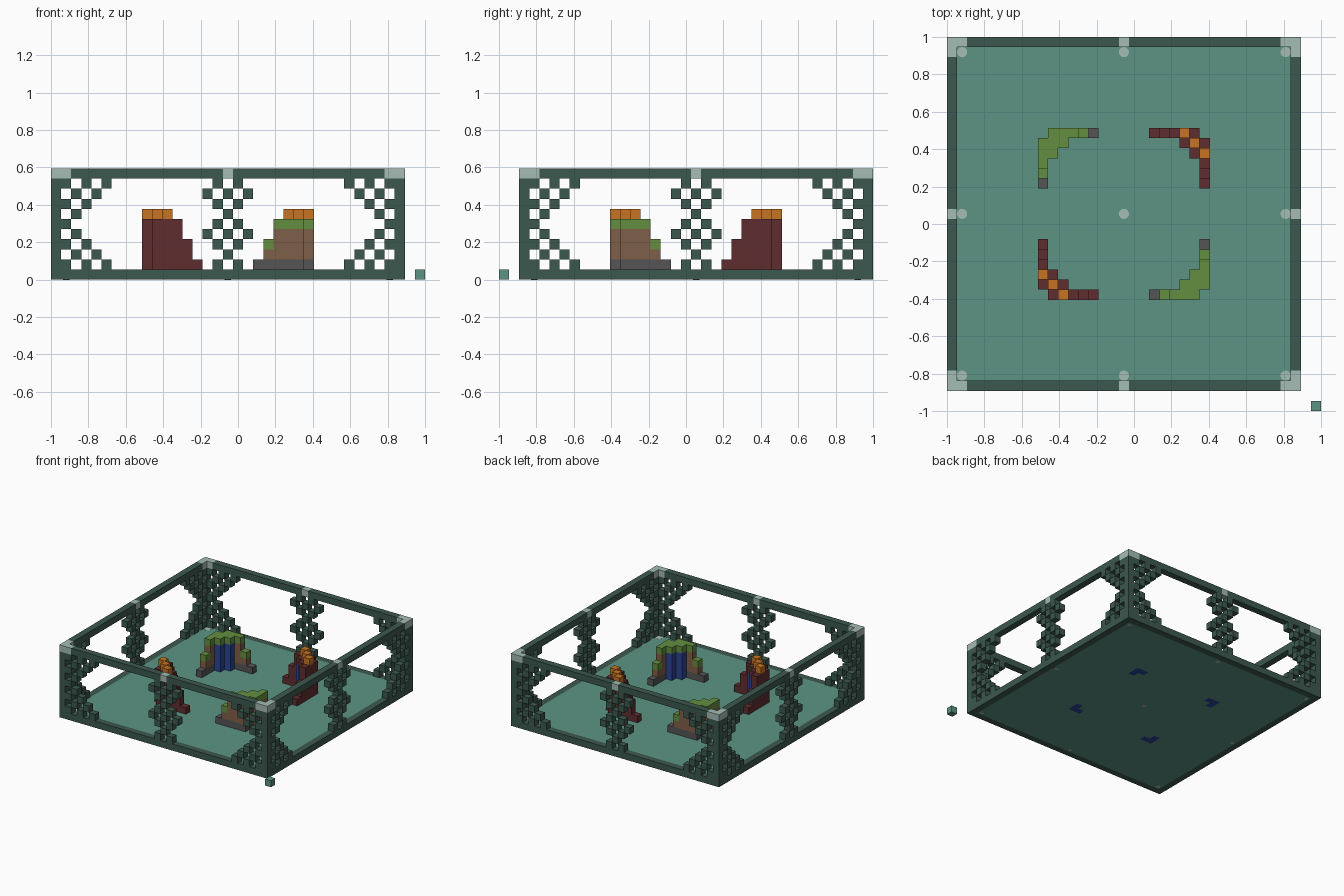
import bpy, bmesh
from mathutils import Vector

if "Cube" in bpy.data.objects:
    bpy.data.objects.remove(bpy.data.objects["Cube"])

U = 2 / 37            # edge of one block
HALF = 17             # frame reaches this many blocks either side of its middle
TOP = 10              # top rail layer
CX, CY = -U, U        # middle of the frame

COLOURS = {"teal": "5C9484", "dark_green": "3C584E", "pale_green": "A5BCB5",
           "grey": "555556", "brown": "7F5F48", "moss_green": "648F40",
           "dark_red": "602D2F", "orange": "C67422", "blue": "2B4394"}


def make_material(name, code):
    rgb = [int(code[i:i + 2], 16) / 255 for i in (0, 2, 4)]
    rgb = [c / 12.92 if c < 0.04 else ((c + 0.055) / 1.055) ** 2.4 for c in rgb]
    m = bpy.data.materials.new(name)
    m.use_nodes = True
    m.diffuse_color = (*rgb, 1)
    m.node_tree.nodes["Principled BSDF"].inputs["Base Color"].default_value = (*rgb, 1)
    return m


MATS = {n: make_material(n, c) for n, c in COLOURS.items()}
parts = {}            # part name -> {block position: colour}


def put(part, x, y, z, colour):
    parts.setdefault(part, {})[(x, y, z)] = colour


def finish(name, bm, colours):
    mesh = bpy.data.meshes.new(name)
    bm.to_mesh(mesh)
    bm.free()
    for c in colours:
        mesh.materials.append(MATS[c])
    bpy.context.collection.objects.link(bpy.data.objects.new(name, mesh))


# Hill footprint: a stepped quarter ring, with a blue core on its inner side
core = {(7, 7), (6, 7), (7, 6)}
ring = {(i, 8) for i in range(3, 8)} | {(8, i) for i in range(3, 8)}
tips = {(6, 8), (7, 7), (8, 6)}

# Floor
for x in range(1 - HALF, HALF):
    for y in range(1 - HALF, HALF):
        put("floor", x, y, 0, "blue" if (abs(x), abs(y)) in core else "teal")

# Walls: each one is the same pattern turned around the middle
for d in range(-HALF, HALF + 1):
    i = HALF - abs(d)                       # distance from the corner
    for z in range(TOP + 1):
        if z == 0 or i == 0:
            part, colour = "frame", "dark_green"
        elif z == TOP:
            part, colour = "frame", "dark_green"
        else:
            part, colour = "lattice", "dark_green"
            corner = (i + z) % 2 == 0 and i <= abs(z - 5) + 1
            middle = (d + z) % 2 == 0 and abs(d) <= abs(z % 4 - 2)
            if not (corner or middle):
                continue
        if z == TOP and (i <= 1 or d == 0):
            colour = "pale_green"
        for s in (-HALF, HALF):
            put(part, d, s, z, colour)
            put(part, s, d, z, colour)

# Hills: two mossy and two red, on opposite corners
for sx in (-1, 1):
    for sy in (-1, 1):
        mossy = sx != sy
        name = ("mossy" if mossy else "red") + ("_hill_left" if sx > 0 else "_hill_right")
        for a, b in core | ring:
            top = {3: 1, 4: 3}.get(min(a, b), 5)
            for z in range(1, top + 1):
                if (a, b) in core and z < top:
                    colour = "blue"
                elif not mossy:
                    colour = "dark_red"
                elif z == 1:
                    colour = "grey"
                else:
                    colour = "moss_green" if z == top else "brown"
                put(name, sx * a, sy * b, z, colour)
            if not mossy and (a, b) in tips:
                put(name, sx * a, sy * b, top + 1, "orange")

# Lone block outside the frame
put("lone_block", HALF + 2, -HALF - 2, 0, "teal")

# Turn the blocks into meshes, keeping only the outer faces
filled = {p for cells in parts.values() for p in cells}
for name, cells in parts.items():
    bm = bmesh.new()
    slots = sorted(set(cells.values()))
    for p, colour in cells.items():
        centre = Vector((CX + p[0] * U, CY + p[1] * U, (p[2] + 0.5) * U))
        for axis in range(3):
            for s in (-1, 1):
                n = [0, 0, 0]
                n[axis] = s
                if tuple(q + k for q, k in zip(p, n)) in filled:
                    continue
                n = Vector(n)
                t = Vector((0, 0, 0))
                t[(axis + 1) % 3] = 1
                w = n.cross(t)
                corners = (t + w, w - t, -t - w, t - w)
                face = bm.faces.new([bm.verts.new(centre + (n + c) * U / 2) for c in corners])
                face.material_index = slots.index(colour)
    bmesh.ops.remove_doubles(bm, verts=bm.verts, dist=U / 50)
    finish(name, bm, slots)

# Round floor lamps, tapering downwards through the floor
bm = bmesh.new()
reach = HALF - 1
for x in (-reach, 0, reach):
    for y in (-reach, 0, reach):
        lamp = bmesh.ops.create_cone(bm, cap_ends=True, segments=24, radius1=U * 0.32,
                                     radius2=U * 0.5, depth=U + 0.002)
        bmesh.ops.translate(bm, verts=lamp["verts"], vec=(CX + x * U, CY + y * U, U / 2))
finish("floor_lamps", bm, ["pale_green"])
